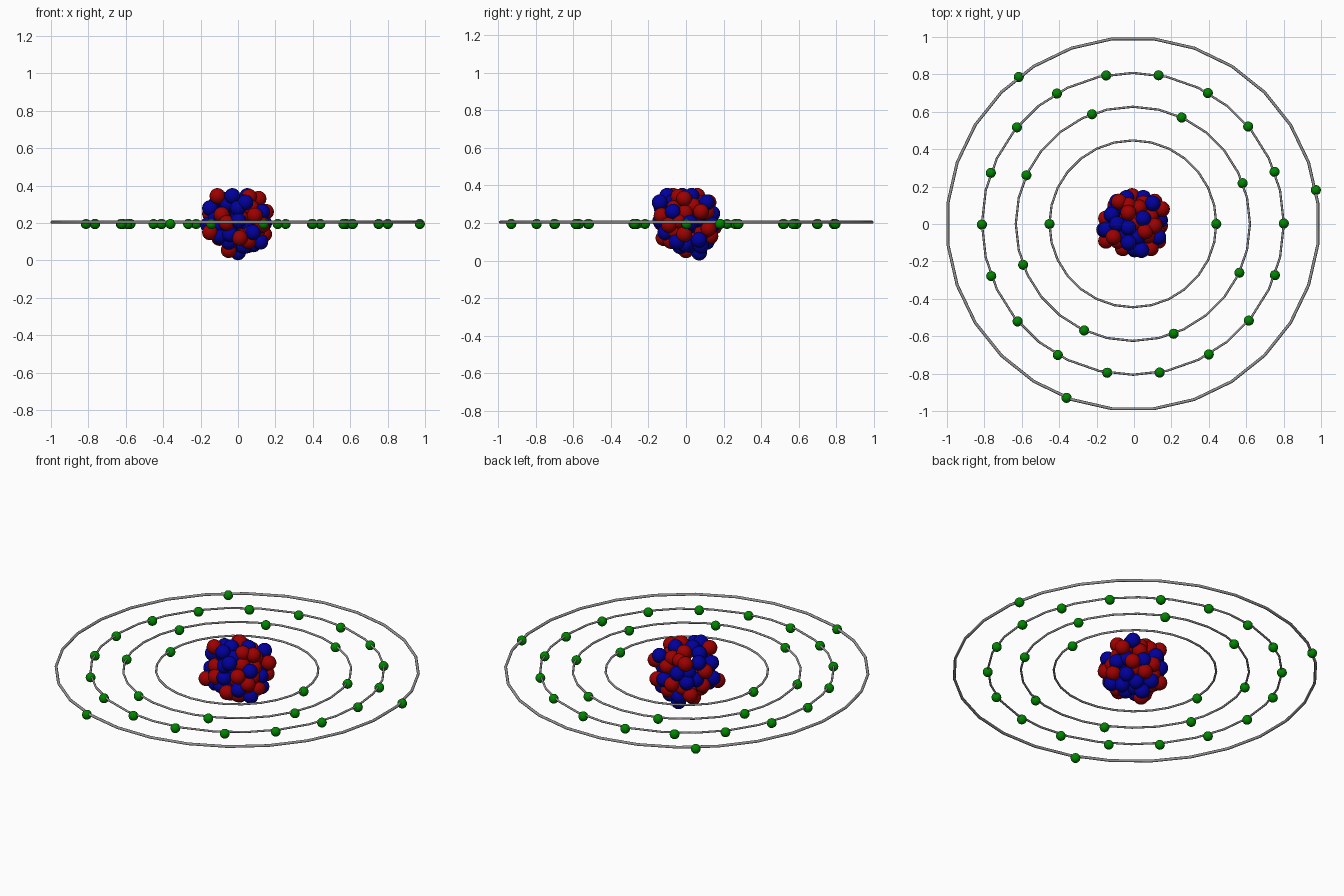
import bpy
import math
import random
from mathutils import Vector

if "Cube" in bpy.data.objects:
    bpy.data.objects.remove(bpy.data.objects["Cube"], do_unlink=True)


def material(name, color):
    m = bpy.data.materials.new(name)
    m.use_nodes = True
    m.diffuse_color = (*color, 1)
    m.node_tree.nodes["Principled BSDF"].inputs["Base Color"].default_value = (*color, 1)
    return m


red = material("proton red", (0.34, 0, 0))
blue = material("neutron blue", (0, 0, 0.34))
green = material("electron green", (0, 0.24, 0))
grey = material("orbit grey", (0.3, 0.3, 0.3))


def ball_mesh(name, radius, mat):
    bpy.ops.mesh.primitive_uv_sphere_add(segments=20, ring_count=12, radius=radius)
    bpy.ops.object.shade_smooth()
    source = bpy.context.object
    mesh = source.data
    mesh.name = name
    mesh.materials.append(mat)
    bpy.data.objects.remove(source)
    return mesh


def place(name, mesh, location):
    ob = bpy.data.objects.new(name, mesh)
    ob.location = location
    bpy.context.collection.objects.link(ob)


NUCLEON = 0.042
proton = ball_mesh("proton", NUCLEON, red)
neutron = ball_mesh("neutron", NUCLEON, blue)
electron = ball_mesh("electron", 0.027, green)

# Outer nucleons of the cluster
outer_protons = [
    (-.11, -.07, .345), (-.03, .06, .345), (.06, -.04, .34), (-.08, .12, .31),
    (.11, -.01, .33), (.15, .08, .26), (-.15, -.09, .15), (-.06, -.13, .2),
    (.09, -.13, .24), (-.01, .15, .18), (.05, .11, .26), (.01, -.12, .12),
    (-.05, 0, .055), (-.1, .1, .12), (.14, -.01, .14), (.11, .12, .17),
    (-.03, .1, .31), (-.15, .03, .25), (.13, -.09, .19), (.03, .13, .13),
]
outer_neutrons = [
    (-.03, -.1, .345), (.05, .03, .345), (-.03, -.02, .345), (.1, .11, .31),
    (-.12, .05, .3), (-.16, -.03, .19), (-.15, -.03, .28), (.13, -.07, .26),
    (.04, -.14, .31), (.08, -.11, .15), (.11, .07, .11), (0, .07, .043),
    (-.05, -.05, .1), (0, -.13, .28), (-.09, .12, .2), (.14, .02, .2),
    (-.04, .14, .25), (.05, .14, .19), (.12, -.05, .1), (-.09, 0, .33),
    (.05, .08, .08), (-.03, .11, .1),
]
nucleons = [(Vector(p), proton) for p in outer_protons]
nucleons += [(Vector(p), neutron) for p in outer_neutrons]

# Fill the remaining gaps of the cluster, outside first
random.seed(4)
centre = Vector((0, 0, 0.203))
for attempt in range(6000):
    if len(nucleons) >= 70:
        break
    direction = Vector([random.gauss(0, 1) for _ in range(3)]).normalized()
    reach = random.uniform(0.12, 0.148) if attempt < 3000 else random.uniform(0, 0.12)
    p = centre + direction * reach
    if all((p - q).length > 0.056 for q, _ in nucleons):
        nucleons.append((p, proton if len(nucleons) % 2 else neutron))
for p, mesh in nucleons:
    place(mesh.name, mesh, p)

# Orbits: radius, tube radius, segments, turn in segments, electron angles in degrees
orbits = [
    (0.446, 0.006, 28, 0, [0, 180]),
    (0.626, 0.006, 28, 0, [20.4 + 45 * i for i in range(8)]),
    (0.807, 0.006, 28, 0, [20 * i + 0.2 for i in range(18)]),
    (0.995, 0.008, 28, 0.5, [10.5, 127.8, 249.1]),
]
for number, (radius, tube, segments, turn, angles) in enumerate(orbits, 1):
    bpy.ops.mesh.primitive_torus_add(
        major_radius=radius, minor_radius=tube, major_segments=segments,
        minor_segments=8, location=(-0.006, 0.001, 0.205),
        rotation=(0, 0, turn * math.tau / segments))
    ring = bpy.context.object
    ring.name = f"orbit_ring_{number}"
    ring.data.materials.append(grey)
    bpy.ops.object.shade_smooth_by_angle(angle=math.radians(50))
    for a in map(math.radians, angles):
        place("electron", electron,
              (-0.006 + radius * math.cos(a), radius * math.sin(a), 0.195))
